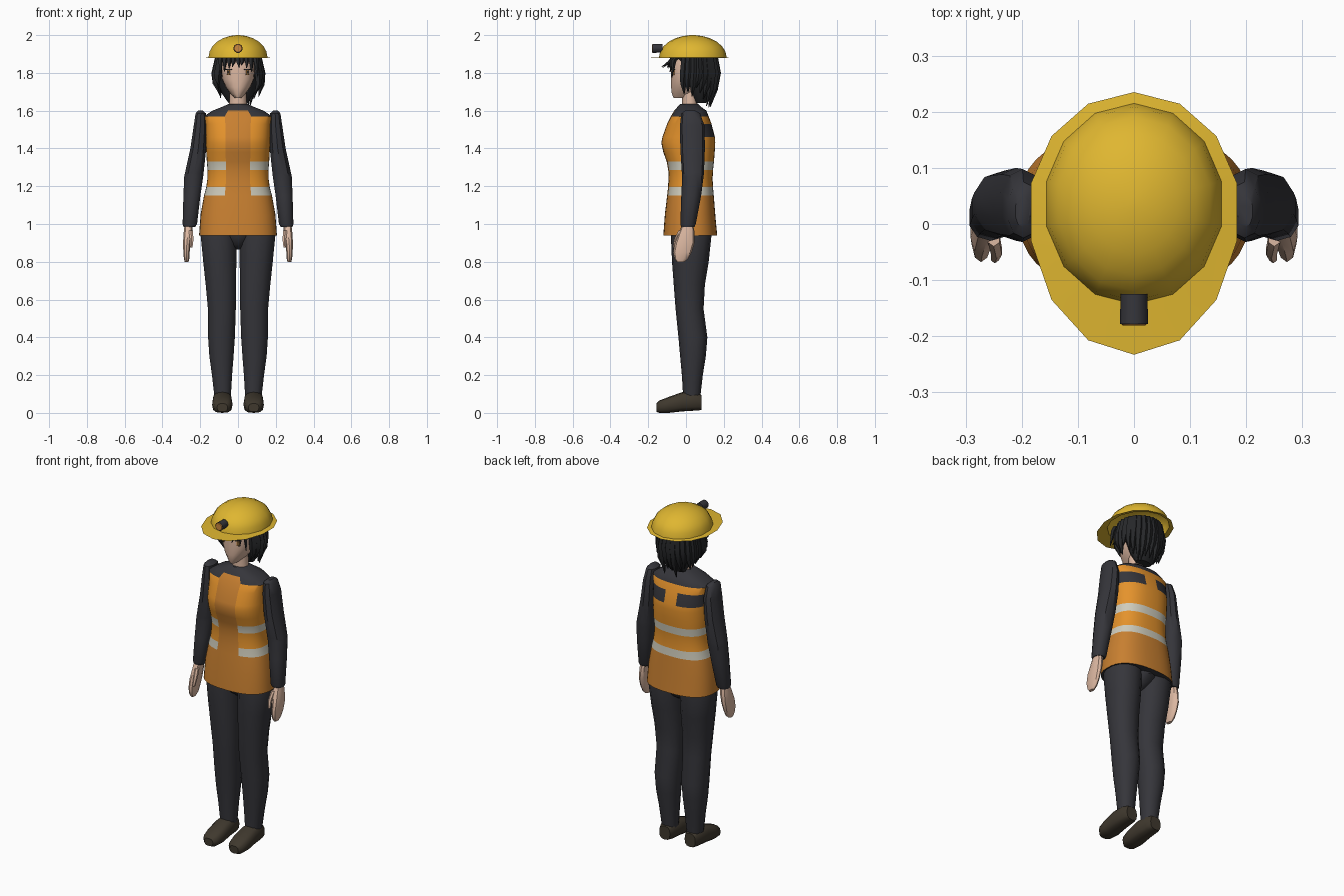
import bpy, bmesh, math, random
from mathutils import Vector

if "Cube" in bpy.data.objects:
    bpy.data.objects.remove(bpy.data.objects["Cube"])

random.seed(4)


def mat(name, r, g, b):
    m = bpy.data.materials.new(name)
    m.diffuse_color = (r, g, b, 1)
    m.use_nodes = True
    m.node_tree.nodes["Principled BSDF"].inputs["Base Color"].default_value = m.diffuse_color
    return m


YELLOW = mat("helmet yellow", .74, .47, .03)
ORANGE = mat("vest orange", .78, .29, .025)
DARK_ORANGE = mat("vest dark orange", .58, .215, .03)
SILVER = mat("reflective silver", .62, .6, .5)
CLOTH = mat("dark cloth", .036, .036, .043)
HAIR = mat("black hair", .019, .02, .022)
SKIN = mat("skin", .72, .48, .36)
SHOE = mat("shoe brown", .05, .04, .027)
AMBER = mat("amber", .6, .25, .05)


def ring(z, x0, x1, yf, yb, n=12, p=2.0, cy=None):
    """Horizontal superellipse ring, with separate front and back depth."""
    cx, rx = (x0 + x1) / 2, (x1 - x0) / 2
    cy = (yf + yb) / 2 if cy is None else cy
    pts = []
    for i in range(n):
        a = 2 * math.pi * i / n + math.pi / 2
        c, s = math.cos(a), math.sin(a)
        x = math.copysign(abs(c) ** (2 / p), c) * rx
        y = math.copysign(abs(s) ** (2 / p), s) * ((yb - cy) if s > 0 else (cy - yf))
        pts.append((cx + x, cy + y, z))
    return pts


def loft(name, rings, mats, rule=None, caps=(True, True), smooth=40, mirror=False):
    """Skin a list of equal rings; rule(centre) gives each face's material."""
    bm = bmesh.new()
    vs = [[bm.verts.new(p) for p in r] for r in rings]
    n = len(vs[0])
    for a, b in zip(vs, vs[1:]):
        for i in range(n):
            bm.faces.new((a[i], a[(i + 1) % n], b[(i + 1) % n], b[i]))
    if caps[0]:
        bm.faces.new(vs[0][::-1])
    if caps[1]:
        bm.faces.new(vs[-1])
    bmesh.ops.recalc_face_normals(bm, faces=bm.faces)
    if rule:
        for f in bm.faces:
            f.material_index = rule(f.calc_center_median())
    return finish(name, bm, mats, smooth, mirror)


def finish(name, bm, mats, smooth=0, mirror=False):
    me = bpy.data.meshes.new(name)
    bm.to_mesh(me)
    bm.free()
    for m in mats:
        me.materials.append(m)
    ob = bpy.data.objects.new(name, me)
    bpy.context.collection.objects.link(ob)
    if smooth:
        bpy.ops.object.select_all(action='DESELECT')
        ob.select_set(True)
        bpy.context.view_layer.objects.active = ob
        bpy.ops.object.shade_smooth_by_angle(angle=math.radians(smooth))
    if mirror:
        ob.modifiers.new("mirror", 'MIRROR')
    return ob


# Torso with vest: z, half width, front y, back y
torso_rows = [(.94, .206, -.12, .165), (1.05, .198, -.112, .155), (1.15, .18, -.1, .147),
              (1.195, .168, -.095, .143), (1.24, .162, -.093, .141), (1.285, .161, -.094, .143),
              (1.33, .165, -.102, .148), (1.38, .168, -.12, .152), (1.43, .17, -.131, .155),
              (1.46, .17, -.125, .153), (1.53, .172, -.1, .135), (1.57, .18, -.08, .12),
              (1.6, .135, -.062, .108), (1.62, .085, -.045, .08), (1.635, .05, -.03, .065)]


def vest_colour(c):
    if c.z < .945:
        return 3
    front = c.y < 0 and abs(c.x) < .066
    if c.z > 1.57:
        return 1 if front and c.z < 1.61 else 3
    if 1.46 < c.z < 1.53 and c.y > .07 and abs(c.x) > .045:
        return 3                                   # dark back patches
    if not front and (1.15 < c.z < 1.195 or 1.285 < c.z < 1.33):
        return 2                                   # reflective bands
    return 1 if front or c.z < 1.15 else 0


loft("vest_torso", [ring(z, -w, w, f, b, 40, 2.5) for z, w, f, b in torso_rows],
     [ORANGE, DARK_ORANGE, SILVER, CLOTH], vest_colour)

# Sleeves: z, inner x, outer x, front y, back y
arm_rows = [(1.6, .185, .212, -.005, .05), (1.585, .168, .226, -.025, .075),
            (1.52, .162, .236, -.032, .098), (1.4, .166, .254, -.03, .1),
            (1.27, .18, .283, -.022, .095), (1.25, .182, .287, -.02, .093),
            (1.15, .197, .291, -.025, .08), (1.0, .215, .295, -.03, .052),
            (.985, .225, .29, -.025, .045)]
loft("sleeve", [ring(*r, n=10, p=2.2) for r in arm_rows], [CLOTH], mirror=True)

# Hands and thumbs
hand_rows = [(1.01, .24, .282, -.015, .035), (.96, .24, .288, -.035, .045),
             (.9, .25, .292, -.058, .045), (.85, .255, .29, -.068, .03),
             (.815, .257, .287, -.06, .01), (.798, .262, .282, -.048, -.01)]
loft("hand", [ring(*r, n=10, p=2.3) for r in hand_rows], [SKIN], mirror=True)
thumb_rows = [(.965, .238, .262, -.04, -.01), (.92, .234, .256, -.062, -.035),
              (.875, .24, .256, -.07, -.05)]
loft("thumb", [ring(*r, n=6) for r in thumb_rows], [SKIN], mirror=True)

# Trouser legs and pelvis
leg_rows = [(1.0, .004, .185, -.075, .13), (.94, .005, .2, -.08, .135), (.8, .007, .186, -.074, .12),
            (.68, .008, .173, -.065, .1), (.55, .01, .161, -.055, .093), (.4, .015, .16, -.04, .113),
            (.3, .022, .153, -.031, .105), (.2, .03, .139, -.022, .089), (.07, .038, .124, -.014, .074)]
loft("trouser_leg", [ring(*r, n=14, p=2.2) for r in leg_rows], [CLOTH], mirror=True)
pelvis_rows = [(.865, -.02, .02, -.01, .06), (.89, -.05, .05, -.045, .1),
               (.93, -.085, .085, -.07, .135), (1.0, -.11, .11, -.08, .13)]
loft("pelvis", [ring(*r, n=14) for r in pelvis_rows], [CLOTH])

# Shoes, skinned from heel to toe: y, low z, high z, half width
shoe_rows = [(.082, .015, .095, .035), (.05, .012, .112, .047), (-.02, .008, .11, .052),
             (-.09, .0, .085, .054), (-.14, .0, .066, .046), (-.157, .006, .05, .028)]
shoe_rings = []
for y, lo, hi, w in shoe_rows:
    flat = ring(0, .083 - w, .083 + w, lo, hi, 12, 2.8)
    shoe_rings.append([(x, y, z) for x, z, _ in flat])
loft("shoe", shoe_rings, [SHOE], mirror=True)

# Neck and head
loft("neck", [ring(z, -w, w, -.02, .062, 12) for z, w in ((1.6, .05), (1.66, .045), (1.74, .045))], [SKIN])
head_rows = [(1.668, .018, -.066, .0), (1.69, .04, -.075, .05), (1.725, .066, -.079, .09),
             (1.765, .083, -.079, .11), (1.81, .088, -.08, .12), (1.86, .088, -.078, .12), (1.9, .08, -.06, .11)]
loft("head", [ring(z, -w, w, f, b, 20, 2.2, .01) for z, w, f, b in head_rows], [SKIN])


def box(name, centre, size, turn, m):
    bm = bmesh.new()
    bmesh.ops.create_cube(bm, size=1)
    for v in bm.verts:
        v.co = Vector(a * b for a, b in zip(v.co, size))
    ob = finish(name, bm, [m])
    ob.location = centre
    ob.rotation_euler.z = turn
    return ob


# Eyes: thin plates on the face
for s in (-1, 1):
    t = s * .42
    box("upper_lash", (s * .05, -.0685, 1.818), (.036, .008, .006), t, HAIR)
    box("iris", (s * .05, -.0685, 1.803), (.017, .008, .022), t, AMBER)
    box("pupil", (s * .05, -.0695, 1.804), (.006, .008, .016), t, HAIR)
    box("lower_lash", (s * .05, -.0685, 1.789), (.02, .008, .003), t, HAIR)

# Hair: back cap plus tapered locks
cap_rows = [(1.64, .05, .05, .105), (1.69, .085, .025, .135), (1.75, .108, .01, .155),
            (1.82, .118, -.03, .168), (1.88, .118, -.07, .168)]
loft("hair_cap", [ring(z, -w, w, f, b, 16) for z, w, f, b in cap_rows], [HAIR])


def lock(pts, radii):
    """Five-sided tapered lock through the given points."""
    rings = []
    for p, r in zip(pts, radii):
        rings.append([(p[0] + r * math.cos(k * 1.2566), p[1] + r * math.sin(k * 1.2566), p[2])
                      for k in range(5)])
    loft("hair_lock", rings, [HAIR], smooth=50)


for i in range(19):
    a = math.radians(-28 + 236 * i / 18)
    c, s = math.cos(a), math.sin(a)
    tip = 1.7 - .075 * max(s, 0) + random.uniform(-.03, .04)
    flare = random.uniform(.108, .14)
    lock([(c * .105, .045 + s * .105, 1.885), (c * .122, .045 + s * .118, 1.8),
          (c * .124, .04 + s * .115, (1.8 + tip) / 2), (c * flare * .9, .035 + s * .095, tip)],
         (.02, .023, .017, .002))
for i in range(9):
    x = -.09 + .0225 * i
    out = .13 if i in (3, 6) else .098
    lock([(x, -.062 + 2 * x * x, 1.885), (x * 1.04, -.08 + 2 * x * x, 1.865),
          (x * 1.08 + random.uniform(-.008, .008), -out + 3 * x * x,
           1.84 - 7 * x * x + random.uniform(-.012, .012))], (.017, .014, .002))

# Helmet: brim and dome in one skin
N = 14
helmet = [ring(1.878, -.188, .188, -.233, .235, N, cy=.027), ring(1.882, -.16, .16, -.143, .215, N)]
for d in (15, 30, 45, 60, 74, 86):
    k, h = math.cos(math.radians(d)), math.sin(math.radians(d))
    helmet.append(ring(1.882 + .118 * h, -.16 * k, .16 * k, .036 - .179 * k, .036 + .179 * k, N))
loft("helmet", helmet, [YELLOW], caps=(False, True), smooth=35)


# Headlamp with amber lens
def disc_stack(name, rows, m):
    rings = [[(r * math.cos(k * math.pi / 5), y, 1.93 + r * math.sin(k * math.pi / 5)) for k in range(10)]
             for y, r in rows]
    loft(name, rings, [m])


disc_stack("headlamp_body", ((-.125, .024), (-.178, .025)), CLOTH)
disc_stack("headlamp_lens", ((-.177, .024), (-.181, .02)), AMBER)
